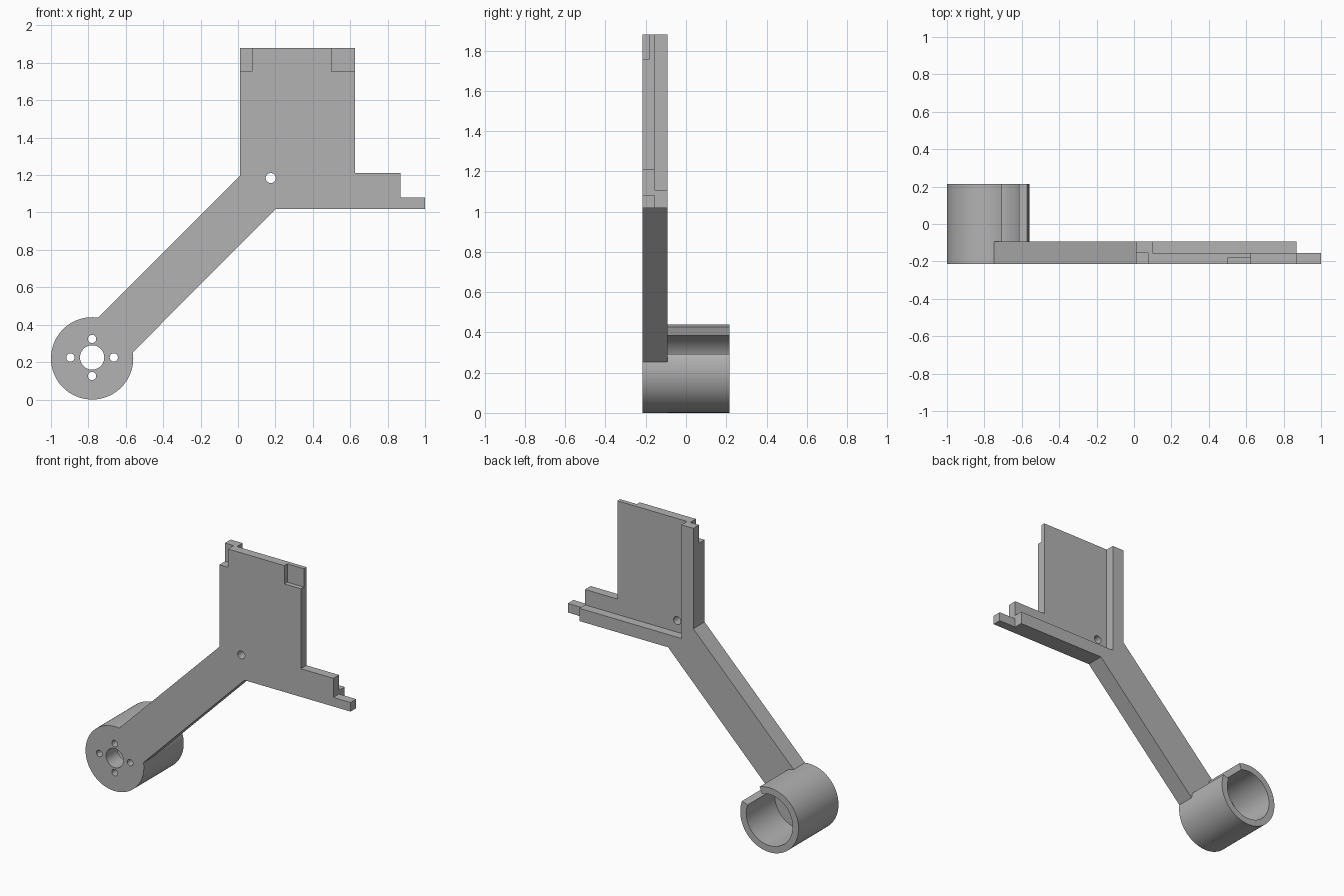
import bpy, bmesh, math

if "Cube" in bpy.data.objects:
    bpy.data.objects.remove(bpy.data.objects["Cube"], do_unlink=True)

# Single plain material
GREY = (0.45, 0.45, 0.45, 1.0)
grey = bpy.data.materials.new("plain grey")
grey.diffuse_color = GREY
grey.use_nodes = True
grey.node_tree.nodes["Principled BSDF"].inputs["Base Color"].default_value = GREY

FRONT, MID, BACK, CUP_END = -0.215, -0.154, -0.093, 0.215
CX, CZ, R, R_IN = -0.78, 0.22, 0.22, 0.175


def arc(cx, cz, r, a0, a1, n):
    """Points on a circle in the x-z plane, angles in degrees."""
    angles = [math.radians(a0 + (a1 - a0) * i / n) for i in range(n + 1)]
    return [(cx + r * math.cos(a), cz + r * math.sin(a)) for a in angles]


def rect(x0, z0, x1, z1):
    return [(x0, z0), (x1, z0), (x1, z1), (x0, z1)]


def prism(name, outline, y0, y1):
    """Extrude an x-z outline from y0 to y1."""
    bm = bmesh.new()
    face = bm.faces.new([bm.verts.new((x, y0, z)) for x, z in outline])
    new = bmesh.ops.extrude_face_region(bm, geom=[face])["geom"]
    verts = [v for v in new if isinstance(v, bmesh.types.BMVert)]
    bmesh.ops.translate(bm, verts=verts, vec=(0, y1 - y0, 0))
    bmesh.ops.recalc_face_normals(bm, faces=bm.faces[:])
    mesh = bpy.data.meshes.new(name)
    bm.to_mesh(mesh)
    bm.free()
    mesh.materials.append(grey)
    obj = bpy.data.objects.new(name, mesh)
    bpy.context.collection.objects.link(obj)
    return obj


def activate(obj):
    bpy.ops.object.select_all(action="DESELECT")
    obj.select_set(True)
    bpy.context.view_layer.objects.active = obj


def cut(target, outline, y0, y1):
    cutter = prism("cutter", outline, y0, y1)
    cutter.hide_render = True
    mod = target.modifiers.new("cut", "BOOLEAN")
    mod.operation = "DIFFERENCE"
    mod.solver = "EXACT"
    mod.object = cutter
    activate(target)
    bpy.ops.object.modifier_apply(modifier=mod.name)
    bpy.data.objects.remove(cutter, do_unlink=True)


# Bracket: round motor base, diagonal arm, upright plate and stepped foot
spread = 36.5
outline = arc(CX, CZ, R, 45 + spread, 405 - spread, 80)
outline += [(0.2, 1.018), (1.0, 1.018), (1.0, 1.08), (0.87, 1.08), (0.87, 1.21),
            (0.625, 1.21), (0.625, 1.88), (0.01, 1.88), (0.01, 1.195)]
bracket = prism("bracket", outline, FRONT, BACK)

# Back pocket, leaving a side rib and a bottom rib
cut(bracket, [(0.10, 1.105), (0.87, 1.105), (0.87, 0.9), (1.1, 0.9),
              (1.1, 2.0), (0.10, 2.0)], MID, 0.1)

# Front corner notches
cut(bracket, rect(-0.1, 1.755, 0.075, 2.0), -0.3, MID)
cut(bracket, rect(0.5, 1.755, 0.7, 2.0), -0.3, -0.183)

# Shaft hole, four screw holes and plate hole
holes = [(CX, CZ + 0.005, 0.065), (0.175, 1.184, 0.027)]
for s in (-1, 1):
    holes.append((CX + s * 0.116, CZ + 0.005, 0.022))
    holes.append((CX, CZ + 0.005 + s * 0.099, 0.022))
for x, z, r in holes:
    cut(bracket, arc(x, z, r, 0, 352.5, 47), -0.3, 0.0)

# Open-backed cup wall with a slot facing the arm
slot = 25.5
wall = arc(CX, CZ, R, 45 + slot, 405 - slot, 80) + arc(CX, CZ, R_IN, 405 - slot, 45 + slot, 80)
cup_wall = prism("cup_wall", wall, BACK, CUP_END)

for obj in (bracket, cup_wall):
    activate(obj)
    bpy.ops.object.shade_smooth_by_angle(angle=math.radians(30))
